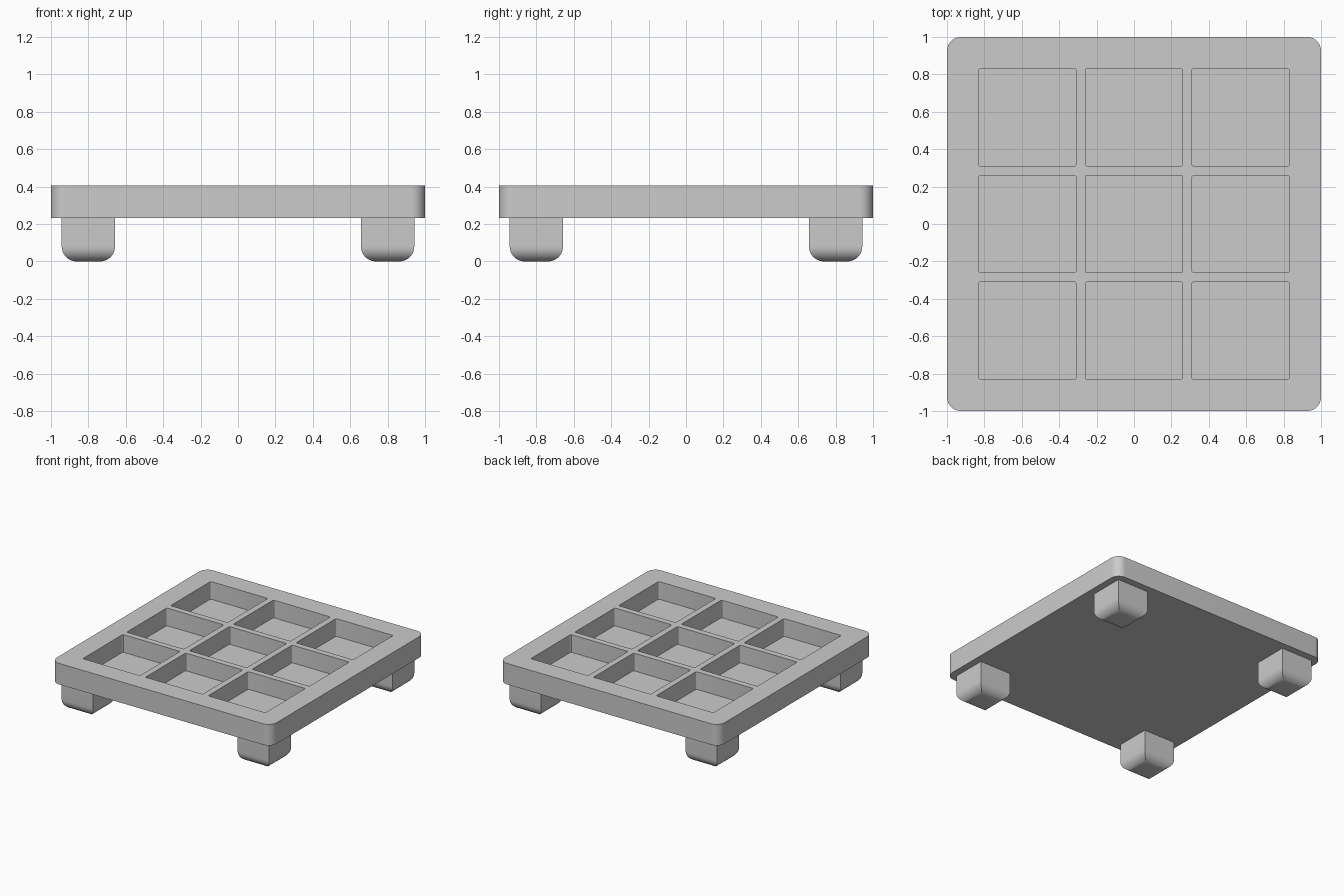
import bpy, bmesh
from math import sin, cos, pi, radians

cube = bpy.data.objects.get("Cube")
if cube:
    bpy.data.objects.remove(cube, do_unlink=True)

GREY = 0.6
grey = bpy.data.materials.new("plain_grey")
grey.use_nodes = True
grey.diffuse_color = (GREY, GREY, GREY, 1)
grey.node_tree.nodes["Principled BSDF"].inputs["Base Color"].default_value = (GREY, GREY, GREY, 1)

TOP, UNDERSIDE, POCKET_FLOOR = 0.405, 0.232, 0.26


def rounded_outline(cx, cy, half, radius, steps):
    """Counter-clockwise square outline with round corners."""
    points = []
    for corner in range(4):
        middle = pi / 4 + corner * pi / 2
        ox = cx + (half - radius) * (1 if cos(middle) > 0 else -1)
        oy = cy + (half - radius) * (1 if sin(middle) > 0 else -1)
        for i in range(steps + 1):
            a = corner * pi / 2 + i / steps * pi / 2
            points.append((ox + radius * cos(a), oy + radius * sin(a)))
    return points


def add_loft(bm, rings):
    """Skin a stack of (outline, z) rings from bottom to top and cap both ends."""
    loops = [[bm.verts.new((x, y, z)) for x, y in outline] for outline, z in rings]
    for low, high in zip(loops, loops[1:]):
        n = len(low)
        for i in range(n):
            j = (i + 1) % n
            bm.faces.new((low[i], low[j], high[j], high[i]))
    bm.faces.new(loops[0][::-1])
    bm.faces.new(loops[-1])


def make_object(name, bm):
    mesh = bpy.data.meshes.new(name)
    bm.to_mesh(mesh)
    bm.free()
    mesh.materials.append(grey)
    obj = bpy.data.objects.new(name, mesh)
    bpy.context.collection.objects.link(obj)
    return obj


def select_only(obj):
    bpy.ops.object.select_all(action='DESELECT')
    obj.select_set(True)
    bpy.context.view_layer.objects.active = obj


def smooth(obj):
    select_only(obj)
    bpy.ops.object.shade_smooth_by_angle(angle=radians(30))


# Tray slab with round corners
bm = bmesh.new()
slab = rounded_outline(0, 0, 1, 0.075, 10)
add_loft(bm, [(slab, UNDERSIDE), (slab, TOP)])
tray = make_object("tray", bm)

# Three by three grid of pockets, cut from the top
bm = bmesh.new()
for ix in (-1, 0, 1):
    for iy in (-1, 0, 1):
        pocket = rounded_outline(ix * 0.57, iy * 0.57, 0.26, 0.01, 3)
        add_loft(bm, [(pocket, POCKET_FLOOR), (pocket, TOP + 0.1)])
cutter = make_object("pocket_cutter", bm)
cutter.hide_render = True
cut = tray.modifiers.new("pockets", 'BOOLEAN')
cut.operation = 'DIFFERENCE'
cut.solver = 'EXACT'
cut.object = cutter
select_only(tray)
bpy.ops.object.modifier_apply(modifier=cut.name)
bpy.data.objects.remove(cutter, do_unlink=True)
smooth(tray)

# Square feet whose sides curve under, meeting at mitred corners
HALF, CURVE, STEPS = 0.1425, 0.08, 10
for depth, sy in (("front", -1), ("back", 1)):
    for side, sx in (("left", 1), ("right", -1)):
        bm = bmesh.new()
        rings = []
        for i in range(STEPS + 1):
            a = i / STEPS * pi / 2
            h = HALF - CURVE * (1 - sin(a))
            square = [(sx * 0.8 + u * h, sy * 0.8 + v * h)
                      for u, v in ((1, 1), (-1, 1), (-1, -1), (1, -1))]
            rings.append((square, CURVE * (1 - cos(a))))
        rings.append((square, UNDERSIDE))
        add_loft(bm, rings)
        smooth(make_object(f"{depth}_{side}_foot", bm))
